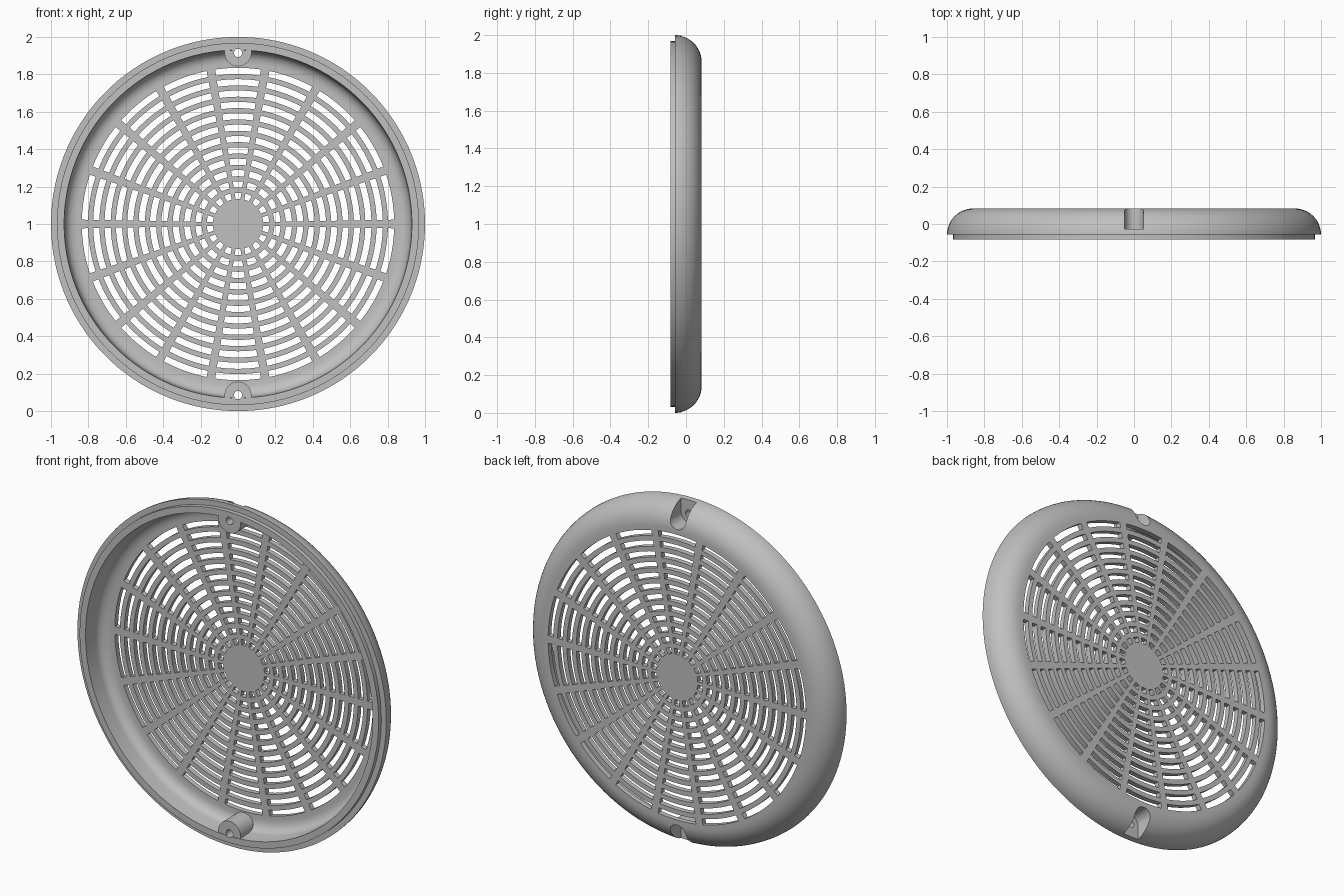
import bpy, bmesh, math

cube = bpy.data.objects.get("Cube")
if cube:
    bpy.data.objects.remove(cube, do_unlink=True)

SECTORS, RINGS, SEGS = 18, 12, 6
HUB, SLOT_OUT, SLOT_W = 0.134, 0.835, 0.033
BACK, PLATE, FRONT = 0.083, 0.053, -0.082
SHOULDER, ROUND = 0.86, 0.14
BOSS_R = 0.915

grey = bpy.data.materials.new("grey_plastic")
grey.use_nodes = True
colour = (0.53, 0.53, 0.53, 1)
grey.diffuse_color = colour
grey.node_tree.nodes["Principled BSDF"].inputs["Base Color"].default_value = colour


def new_object(name, bm):
    bmesh.ops.recalc_face_normals(bm, faces=bm.faces[:])
    mesh = bpy.data.meshes.new(name)
    bm.to_mesh(mesh)
    bm.free()
    mesh.materials.append(grey)
    ob = bpy.data.objects.new(name, mesh)
    bpy.context.collection.objects.link(ob)
    return ob


def ring_angles(r):
    """Angles round one ring; spokes get slightly wider outwards."""
    step = math.tau / SECTORS
    half = step / 2 - math.asin((0.008 + 0.018 * r) / r)
    return [s * step + half * (2 * k / SEGS - 1)
            for s in range(SECTORS) for k in range(SEGS + 1)]


# Cross-section rings: back of grille, rounded shoulder, lip, inner wall, front of grille
pitch = (SLOT_OUT - HUB - SLOT_W) / (RINGS - 1)
grille = [HUB + i * pitch + d for i in range(RINGS) for d in (0, SLOT_W)]
grille.append(SHOULDER)
count = len(grille)
section = [(r, BACK) for r in grille]
for i in range(1, 13):
    a = math.pi / 2 * (1 - i / 12)
    section.append((SHOULDER + ROUND * math.cos(a), BACK - ROUND * (1 - math.sin(a))))
section += [(0.968, BACK - ROUND), (0.968, FRONT), (0.93, FRONT), (0.924, 0.0)]
for i in range(1, 6):
    a = math.pi / 2 * i / 6
    section.append((SHOULDER + 0.064 * math.cos(a), PLATE * math.sin(a)))
section += [(r, PLATE) for r in reversed(grille)]

bm = bmesh.new()
loops = [[bm.verts.new((r * math.sin(a), y, 1 + r * math.cos(a)))
          for a in ring_angles(r)] for r, y in section]
columns = SECTORS * (SEGS + 1)
last = len(loops) - 1
for i in range(last):
    level = min(i, last - 1 - i)
    slot_band = level < count - 1 and level % 2 == 0
    for c in range(columns):
        if slot_band and c % (SEGS + 1) != SEGS:
            continue
        n = (c + 1) % columns
        bm.faces.new((loops[i][c], loops[i][n], loops[i + 1][n], loops[i + 1][c]))

# Solid hub
bm.faces.new(loops[0])
bm.faces.new(loops[-1])

# Slot walls
opposite = {loops[i][c]: loops[last - i][c] for i in range(count) for c in range(columns)}
for e in [e for e in bm.edges if e.is_boundary]:
    a, b = e.verts
    if a in opposite and b in opposite:
        bm.faces.new((a, b, opposite[b], opposite[a]))
cover = new_object("grille_cover", bm)


def u_prism(name, side, radius, top, y0, y1):
    """Prism along y with a rounded end towards the centre."""
    bm = bmesh.new()
    outline = [(radius * math.cos(a), BOSS_R - radius * math.sin(a))
               for a in (math.pi * k / 24 for k in range(25))]
    outline += [(-radius, top), (radius, top)]
    face = bm.faces.new([bm.verts.new((x, y0, 1 + side * z)) for x, z in outline])
    out = bmesh.ops.extrude_face_region(bm, geom=[face])
    moved = [g for g in out["geom"] if isinstance(g, bmesh.types.BMVert)]
    bmesh.ops.translate(bm, verts=moved, vec=(0, y1 - y0, 0))
    return new_object(name, bm)


def screw_hole(side):
    bm = bmesh.new()
    ring = [bm.verts.new((0.022 * math.cos(a), -0.2, 1 + side * BOSS_R + 0.022 * math.sin(a)))
            for a in (math.tau * k / 24 for k in range(24))]
    out = bmesh.ops.extrude_face_region(bm, geom=[bm.faces.new(ring)])
    moved = [g for g in out["geom"] if isinstance(g, bmesh.types.BMVert)]
    bmesh.ops.translate(bm, verts=moved, vec=(0, 0.25, 0))
    return new_object("screw_hole_cutter", bm)


def combine(tool, operation):
    tool.hide_render = True
    mod = cover.modifiers.new(tool.name, "BOOLEAN")
    mod.operation, mod.solver, mod.object = operation, "EXACT", tool
    bpy.ops.object.modifier_apply(modifier=mod.name)
    bpy.data.objects.remove(tool, do_unlink=True)


# Screw bosses at top and bottom, each with a pocket open to the back and rim
for ob in bpy.context.selected_objects:
    ob.select_set(False)
bpy.context.view_layer.objects.active = cover
cover.select_set(True)
for side in (1, -1):
    combine(u_prism("screw_boss", side, 0.072, 0.934, FRONT + 0.003, 0.056), "UNION")
    combine(u_prism("pocket_cutter", side, 0.05, 1.1, -0.027, 0.2), "DIFFERENCE")
    combine(screw_hole(side), "DIFFERENCE")

bpy.ops.object.shade_smooth_by_angle(angle=math.radians(30))
